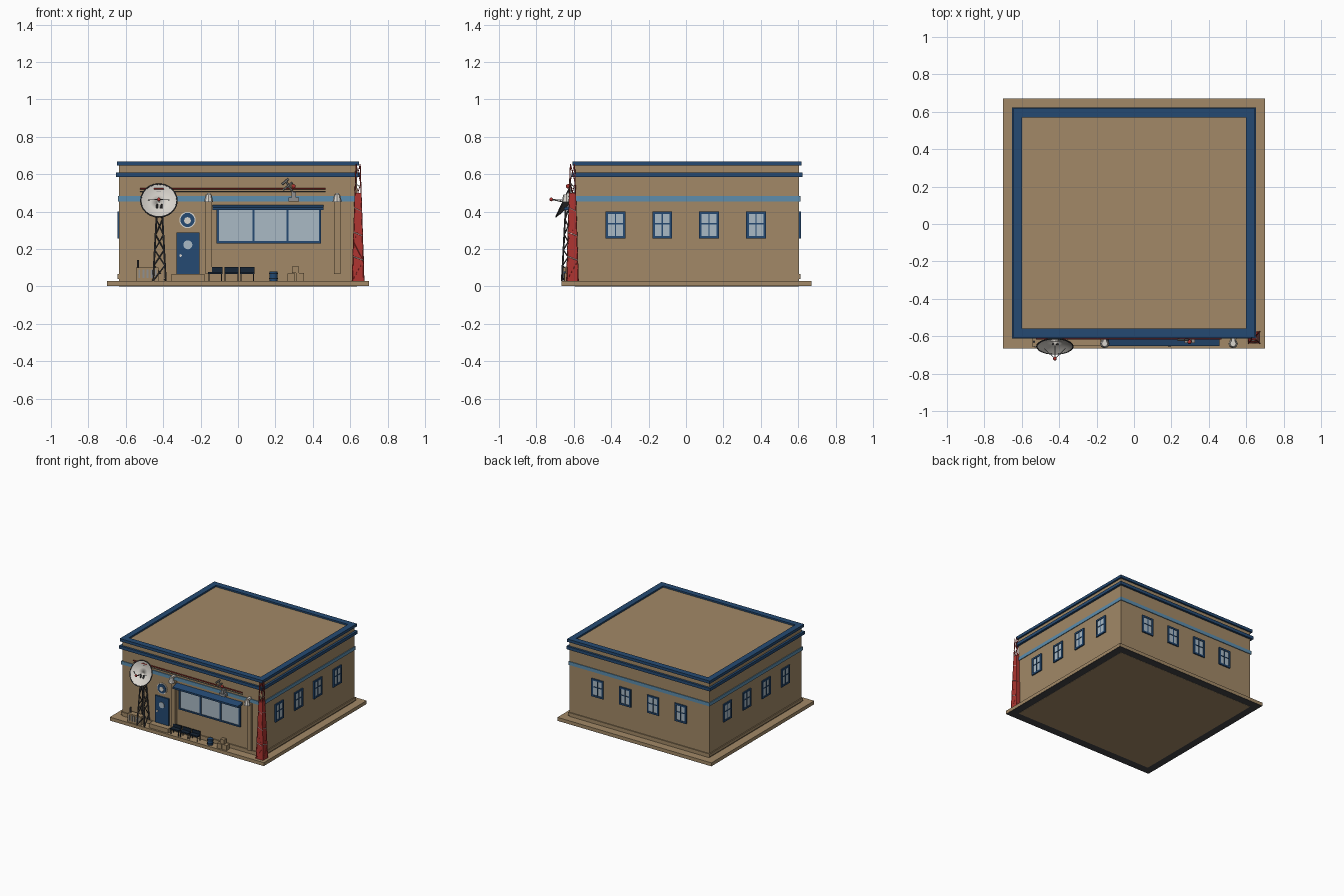
import bpy, bmesh
from math import pi, sin, cos, radians
from mathutils import Vector, Matrix

cube = bpy.data.objects.get("Cube")
if cube:
    bpy.data.objects.remove(cube)

COLOURS = {
    "tan": (0.36, 0.25, 0.135), "blue": (0.018, 0.068, 0.17),
    "light_blue": (0.11, 0.27, 0.42), "glass": (0.40, 0.49, 0.56),
    "red": (0.42, 0.035, 0.03), "white": (0.70, 0.67, 0.62),
    "dark_grey": (0.055, 0.055, 0.06), "navy": (0.008, 0.018, 0.035),
    "grey": (0.28, 0.28, 0.28)}
MATS = {}
for name, rgb in COLOURS.items():
    m = bpy.data.materials.new(name)
    m.use_nodes = True
    m.diffuse_color = (*rgb, 1)
    m.node_tree.nodes["Principled BSDF"].inputs["Base Color"].default_value = (*rgb, 1)
    MATS[name] = m


class Part:
    """Collects simple solids of one colour into one object."""

    def __init__(self, name, colour):
        self.name, self.colour, self.bm = name, colour, bmesh.new()

    def box(self, x0, x1, y0, y1, z0, z1):
        mid = Vector((x0 + x1, y0 + y1, z0 + z1)) / 2
        mat = Matrix.Translation(mid) @ Matrix.Diagonal((x1 - x0, y1 - y0, z1 - z0, 1))
        bmesh.ops.create_cube(self.bm, size=1, matrix=mat)
        return self

    def bar(self, a, b, r, r2=None, n=6):
        a, b = Vector(a), Vector(b)
        rot = (b - a).to_track_quat('Z', 'Y').to_matrix().to_4x4()
        bmesh.ops.create_cone(self.bm, cap_ends=True, segments=n, radius1=r,
                              radius2=r if r2 is None else r2, depth=(b - a).length,
                              matrix=Matrix.Translation((a + b) / 2) @ rot)
        return self

    def ball(self, p, r):
        bmesh.ops.create_uvsphere(self.bm, u_segments=10, v_segments=6, radius=r,
                                  matrix=Matrix.Translation(p))
        return self

    def prism(self, profile, x0, x1):
        """Extrude a (y, z) profile along x."""
        f = self.bm.faces.new([self.bm.verts.new((x0, y, z)) for y, z in profile])
        out = bmesh.ops.extrude_face_region(self.bm, geom=[f])["geom"]
        bmesh.ops.translate(self.bm, vec=(x1 - x0, 0, 0),
                            verts=[v for v in out if isinstance(v, bmesh.types.BMVert)])
        bmesh.ops.recalc_face_normals(self.bm, faces=self.bm.faces)
        return self

    def done(self, matrix=None):
        me = bpy.data.meshes.new(self.name)
        self.bm.to_mesh(me)
        self.bm.free()
        me.materials.append(MATS[self.colour])
        ob = bpy.data.objects.new(self.name, me)
        bpy.context.collection.objects.link(ob)
        if matrix:
            ob.matrix_world = matrix
        return ob


def ring(part, w, z0, z1, t):
    """Square band around the walls, reaching w past them, t thick."""
    x, y0, y1 = WX + w, FRONT - w, BACK + w
    part.box(-x, x, y0, y0 + t, z0, z1).box(-x, x, y1 - t, y1, z0, z1)
    part.box(-x, -x + t, y0 + t, y1 - t, z0, z1).box(x - t, x, y0 + t, y1 - t, z0, z1)
    return part


WX, FRONT, BACK = 0.635, -0.595, 0.605

# Slab and building shell
Part("slab", "tan").box(-0.7, 0.7, -0.665, 0.67, 0.003, 0.03).done()
Part("slab_underside", "dark_grey").box(-0.699, 0.699, -0.664, 0.669, 0.001, 0.003).done()
Part("floor", "tan").box(-WX, WX, FRONT, BACK, 0, 0.003).done()
Part("walls", "tan").box(-WX, WX, FRONT, BACK, 0.03, 0.655).done()
ring(Part("base_trim", "tan"), 0.008, 0.04, 0.065, 0.02).done()
ring(Part("stripe", "light_blue"), 0.006, 0.455, 0.483, 0.02).done()
ring(Part("lower_cornice", "blue"), 0.017, 0.585, 0.61, 0.03).done()
ring(Part("parapet", "blue"), 0.013, 0.645, 0.668, 0.048).done()

# Side and back windows, built facing -y and turned onto each wall
frames = [Matrix.Translation((s * WX, y, 0.328)) @ Matrix.Rotation(s * pi / 2, 4, 'Z')
          for s in (1, -1) for y in (-0.377, -0.127, 0.123, 0.375)]
frames += [Matrix.Translation((x, BACK, 0.328)) @ Matrix.Rotation(pi, 4, 'Z')
           for x in (-0.378, -0.127, 0.127, 0.378)]
for mat in frames:
    Part("window_glass", "glass").box(-0.05, 0.05, -0.005, 0.01, -0.07, 0.07).done(mat)
    f = Part("window_frame", "blue")
    for s in (-1, 1):
        f.box(s * 0.046 - 0.007, s * 0.046 + 0.007, -0.01, 0.01, -0.073, 0.073)
        f.box(-0.05, 0.05, -0.01, 0.01, s * 0.066 - 0.007, s * 0.066 + 0.007)
    f.box(-0.003, 0.003, -0.009, 0.01, -0.07, 0.07)
    f.box(-0.05, 0.05, -0.009, 0.01, 0.004, 0.01).done(mat)

# Shop window with awning
Part("shop_glass", "glass").box(-0.11, 0.44, -0.603, FRONT, 0.235, 0.41).done()
f = Part("shop_frame", "blue")
for x in (-0.108, 0.083, 0.265, 0.438):
    f.box(x - 0.006, x + 0.006, -0.61, FRONT, 0.23, 0.41)
f.box(-0.114, 0.444, -0.61, FRONT, 0.23, 0.242).done()
Part("awning", "blue").prism([(FRONT, 0.435), (-0.652, 0.422), (-0.652, 0.408),
                              (FRONT, 0.412)], -0.137, 0.457).done()

# Door, round pane and plain round plaque
Part("door_step", "tan").box(-0.355, -0.18, -0.65, FRONT, 0.03, 0.065).done()
Part("door", "blue").box(-0.33, -0.205, -0.607, FRONT, 0.067, 0.287).done()


def disc(name, colour, x, z, r, y):
    Part(name, colour).bar((x, FRONT, z), (x, y, z), r, n=20).done()


disc("door_pane", "glass", -0.268, 0.222, 0.024, -0.611)
disc("door_knob", "white", -0.307, 0.165, 0.007, -0.615)
disc("plaque_rim", "white", -0.27, 0.355, 0.044, -0.603)
disc("plaque", "blue", -0.27, 0.355, 0.038, -0.606)
disc("plaque_centre", "white", -0.27, 0.352, 0.018, -0.608)

# Pilasters topped by lamps
for x in (-0.157, 0.53):
    Part("pilaster", "tan").box(x - 0.018, x + 0.018, -0.617, FRONT, 0.065, 0.45).done()
    Part("lamp", "white").bar((x, -0.64, 0.45), (x, -0.64, 0.49), 0.025, 0.016, 8) \
        .box(x - 0.01, x + 0.01, -0.64, FRONT, 0.482, 0.498).done()

# Rails above the shop front
Part("red_rail", "red").bar((-0.525, -0.612, 0.522), (0.468, -0.612, 0.522), 0.005).done()
Part("thin_rail", "grey").bar((-0.525, -0.612, 0.508), (0.468, -0.612, 0.508), 0.003).done()

# Small wall antenna
Part("wall_antenna", "grey").box(0.27, 0.325, -0.635, FRONT, 0.455, 0.475) \
    .box(0.285, 0.31, -0.63, FRONT, 0.475, 0.505) \
    .bar((0.295, -0.62, 0.5), (0.255, -0.62, 0.565), 0.005) \
    .bar((0.235, -0.62, 0.545), (0.27, -0.62, 0.575), 0.006) \
    .bar((0.24, -0.62, 0.515), (0.29, -0.62, 0.555), 0.005).done()
Part("antenna_tip", "red").ball((0.297, -0.63, 0.535), 0.012).done()

# Dish: a shallow bowl tilted upwards, open towards the front
tilt = Matrix.Translation((-0.423, -0.64, 0.452)) @ Matrix.Rotation(radians(65), 4, 'X')
for name, colour, lift in (("dish_inside", "white", 0.004), ("dish_back", "dark_grey", 0)):
    p = Part(name, colour)
    rows = []
    for r in (0.012, 0.045, 0.075, 0.096):
        z = lift + 3.5 * r * r - 0.018
        rows.append([p.bm.verts.new((r * cos(a * pi / 12), r * sin(a * pi / 12), z))
                     for a in range(24)])
    p.bm.faces.new(rows[0])
    for lo, hi in zip(rows, rows[1:]):
        for i in range(24):
            j = (i + 1) % 24
            p.bm.faces.new((lo[i], lo[j], hi[j], hi[i]))
    if not lift:
        bmesh.ops.reverse_faces(p.bm, faces=p.bm.faces)
    ob = p.done(tilt)
    for poly in ob.data.polygons:
        poly.use_smooth = True
p = Part("dish_rim", "dark_grey")
pts = [tilt @ Vector((0.097 * cos(a * pi / 12), 0.097 * sin(a * pi / 12), 0.016)) for a in range(25)]
for a, b in zip(pts, pts[1:]):
    p.bar(a, b, 0.004)
p.done()
Part("dish_feed", "grey").bar((-0.423, -0.65, 0.45), (-0.423, -0.72, 0.465), 0.003) \
    .bar((-0.48, -0.665, 0.462), (-0.423, -0.72, 0.465), 0.002) \
    .bar((-0.366, -0.665, 0.462), (-0.423, -0.72, 0.465), 0.002).done()
Part("dish_feed_tip", "red").ball((-0.423, -0.72, 0.465), 0.01).done()


def lattice(part, centre, z0, z1, w0, w1, steps, r):
    """Tapered four-legged tower with zigzag bracing."""
    def corner(i, t):
        w = w0 + (w1 - w0) * t
        sx, sy = ((-1, -1), (1, -1), (1, 1), (-1, 1))[i % 4]
        return (centre[0] + sx * w, centre[1] + sy * w, z0 + (z1 - z0) * t)
    for i in range(4):
        part.bar(corner(i, 0), corner(i, 1), r)
        for k in range(steps):
            part.bar(corner(i + k % 2, k / steps), corner(i + 1 - k % 2, (k + 1) / steps), r * 0.7)
    return part


lattice(Part("dish_tower", "dark_grey"), (-0.42, -0.63), 0.03, 0.44, 0.034, 0.012, 5, 0.005).done()

# Red corner mast: clad below, open above, with slanting white bands
MAST = (0.642, -0.607)
Part("mast_cladding", "red").bar((*MAST, 0.03), (*MAST, 0.5), 0.045, 0.026, 4) \
    .done(Matrix.Translation((*MAST, 0)) @ Matrix.Rotation(pi / 4, 4, 'Z')
          @ Matrix.Translation((-MAST[0], -MAST[1], 0)))
lattice(Part("mast_frame", "red"), MAST, 0.03, 0.655, 0.031, 0.011, 6, 0.003).done()
p = Part("mast_bands", "white")
for z in (0.14, 0.27, 0.4, 0.53):
    w = 0.033 - 0.033 * z
    p.bar((MAST[0] - w, MAST[1] - w, z + 0.02), (MAST[0] + w, MAST[1] - w, z), 0.0025)
    p.bar((MAST[0] + w, MAST[1] - w, z + 0.02), (MAST[0] + w, MAST[1] + w, z), 0.0025)
p.done()

# Generator beside the dish
Part("generator", "tan").box(-0.545, -0.425, -0.655, -0.61, 0.03, 0.1).done()
p = Part("generator_ribs", "grey")
for i in range(5):
    p.box(-0.533 + i * 0.022, -0.523 + i * 0.022, -0.659, -0.655, 0.045, 0.09)
p.done()
Part("generator_exhaust", "dark_grey").bar((-0.535, -0.63, 0.1), (-0.535, -0.63, 0.14), 0.007).done()

# Three benches
for x in (-0.122, -0.035, 0.05):
    Part("bench_seat", "navy").box(x - 0.038, x + 0.038, -0.652, -0.612, 0.067, 0.078) \
        .box(x - 0.038, x + 0.038, -0.617, -0.61, 0.078, 0.103).done()
    p = Part("bench_legs", "dark_grey")
    for s in (-0.034, 0.034):
        for y in (-0.648, -0.614):
            p.bar((x + s, y, 0.03), (x + s, y, 0.07), 0.003)
    p.done()

# Barrel and crates
Part("barrel", "blue").bar((0.19, -0.632, 0.03), (0.19, -0.632, 0.08), 0.022, n=12).done()
Part("barrel_hoops", "navy").bar((0.19, -0.632, 0.04), (0.19, -0.632, 0.046), 0.024, n=12) \
    .bar((0.19, -0.632, 0.066), (0.19, -0.632, 0.072), 0.024, n=12).done()
Part("crates", "tan").box(0.265, 0.305, -0.652, -0.612, 0.03, 0.07) \
    .box(0.31, 0.352, -0.65, -0.61, 0.03, 0.072) \
    .box(0.29, 0.325, -0.645, -0.612, 0.072, 0.107).done()
